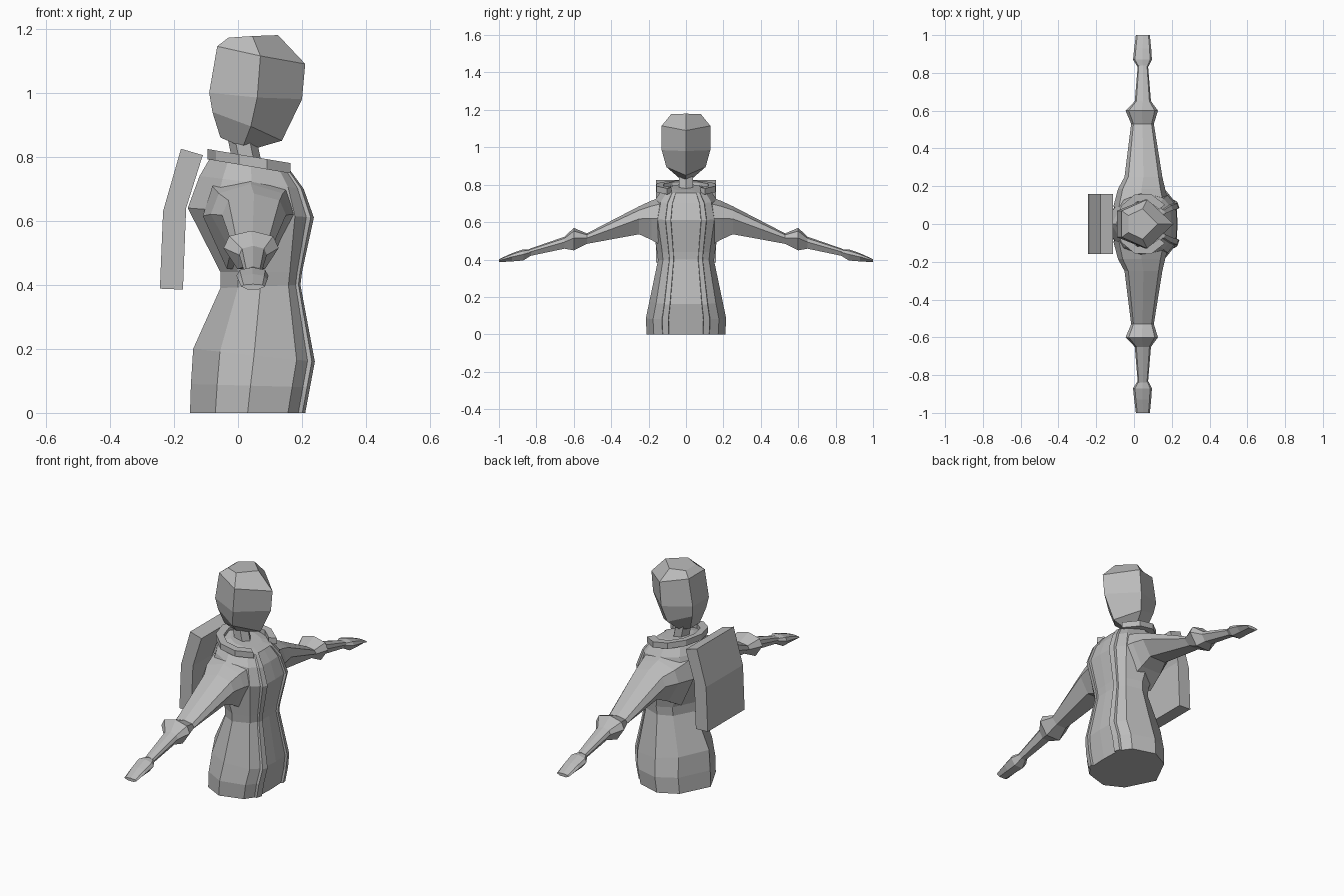
import bpy, bmesh, math

cube = bpy.data.objects.get("Cube")
if cube:
    bpy.data.objects.remove(cube, do_unlink=True)

grey = bpy.data.materials.new("plain grey")
grey.use_nodes = True
COLOUR = (0.5, 0.5, 0.5, 1.0)
grey.diffuse_color = COLOUR
grey.node_tree.nodes["Principled BSDF"].inputs["Base Color"].default_value = COLOUR


def loft(name, rings, closed=False):
    """Skin a list of equal-length point rings; cap the ends unless closed."""
    bm = bmesh.new()
    vs = [[bm.verts.new(p) for p in ring] for ring in rings]
    n = len(rings[0])
    pairs = list(zip(vs, vs[1:])) + ([(vs[-1], vs[0])] if closed else [])
    for a, b in pairs:
        for i in range(n):
            j = (i + 1) % n
            bm.faces.new((a[i], a[j], b[j], b[i]))
    if not closed:
        bm.faces.new(vs[0])
        bm.faces.new(vs[-1])
    bmesh.ops.recalc_face_normals(bm, faces=bm.faces)
    me = bpy.data.meshes.new(name)
    bm.to_mesh(me)
    bm.free()
    me.materials.append(grey)
    ob = bpy.data.objects.new(name, me)
    bpy.context.collection.objects.link(ob)
    return ob


def mirrored(half):
    """Complete a half section (first and last points on y = 0)."""
    return half + [(x, -y) for x, y in half[-2:0:-1]]


# Coat body: section with a raised strip on each side of the front opening
section = mirrored([(-1, 0), (-.56, .75), (0, 1), (.70, .82), (.88, .60),
                    (.95, .59), (1, .44), (.93, .43), (.95, 0)])
# back z, front z, back x, front x, half width
body = [(0, 0, -.15, .21, .21), (.09, .08, -.147, .225, .215),
        (.20, .16, -.14, .24, .195), (.39, .40, -.055, .195, .15),
        (.44, .44, -.055, .20, .155), (.64, .61, -.157, .237, .185),
        (.74, .70, -.12, .205, .165), (.80, .755, -.085, .165, .125),
        (.805, .77, -.04, .12, .08)]
rings = []
for zb, zf, xb, xf, w in body:
    cx, rx, cz, dz = (xb + xf) / 2, (xf - xb) / 2, (zb + zf) / 2, (zf - zb) / 2
    rings.append([(cx + u * rx, v * w, cz + u * dz) for u, v in section])
loft("coat_body", rings)

# Arms: seven-sided sections from shoulder to hand
arm_section = [(0, 1), (.8, .72), (1, .1), (.5, -1), (-.5, -1), (-1, .1), (-.8, .72)]


def arm_part(name, stations, side):
    loft(name, [[(cx + u * rx, side * y, cz + v * rz) for u, v in arm_section]
                for y, cx, rx, cz, rz in stations])


sleeve = [(.09, .04, .15, .60, .15), (.185, .04, .125, .61, .105),
          (.25, .05, .10, .61, .075), (.53, .045, .06, .512, .028),
          (.60, .041, .086, .509, .06), (.65, .047, .043, .49, .032),
          (.84, .047, .027, .437, .019)]
hand = [(.83, .047, .027, .437, .017), (.87, .045, .05, .425, .03),
        (.93, .046, .045, .412, .022), (1.0, .047, .037, .394, .008)]
for label, s in (("left", 1), ("right", -1)):
    arm_part(label + "_sleeve", sleeve, s)
    arm_part(label + "_hand", hand, s)

# Head: five-sided rings given by their front, side and back corners
head = [((.05, 0, .825), (.015, .03, .83), (-.055, .04, .86)),
        ((.137, 0, .85), (.04, .105, .895), (-.08, .06, .94)),
        ((.20, 0, .98), (.06, .13, .985), (-.09, .07, 1.0)),
        ((.21, 0, 1.09), (.07, .13, 1.115), (-.065, .07, 1.145)),
        ((.125, 0, 1.18), (.045, .08, 1.177), (-.03, .045, 1.172))]
loft("head", [[f, s, b, (b[0], -b[1], b[2]), (s[0], -s[1], s[2])] for f, s, b in head])

# Neck
loft("neck", [[(cx + .045 * math.cos(k * math.pi / 3), .042 * math.sin(k * math.pi / 3), z)
               for k in range(6)] for z, cx in ((.75, .035), (.87, .01))])

# Collar: tilted band open at the front
rings = []
for k in range(9):
    a = math.radians(38 + k * (360 - 76) / 8)
    ring = []
    for shrink, drop in ((0, 0), (.04, 0), (.04, .032), (0, .032)):
        x = .05 + (.145 - shrink) * math.cos(a)
        y = (.165 - shrink) * math.sin(a)
        ring.append((x, y, .808 - .17 * x - drop))
    rings.append(ring)
loft("collar", rings)

# Backpack: bent slab
side = [(-.244, .388), (-.172, .385), (-.162, .64), (-.11, .805), (-.178, .825), (-.234, .63)]
loft("backpack", [[(x, y, z) for x, z in side] for y in (-.16, .16)])
